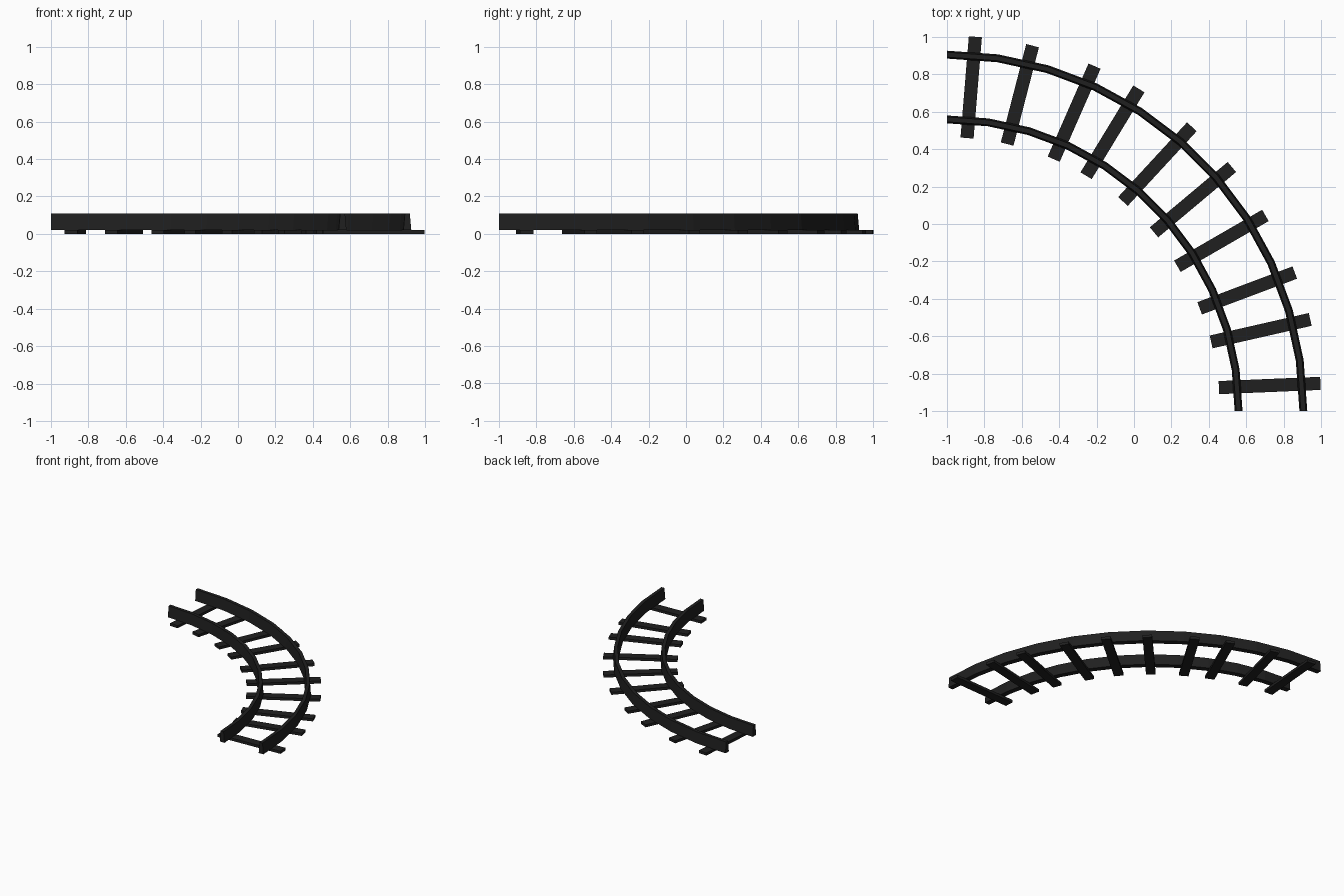
import bpy, math
from mathutils import Vector, Matrix

if "Cube" in bpy.data.objects:
    bpy.data.objects.remove(bpy.data.objects["Cube"])

mat = bpy.data.materials.new("dark charcoal")
mat.diffuse_color = (0.014, 0.014, 0.014, 1)
mat.use_nodes = True
mat.node_tree.nodes["Principled BSDF"].inputs["Base Color"].default_value = mat.diffuse_color

CENTRE = Vector((-1, -1, 0))  # centre of the quarter-circle bend


def make(name, verts, faces):
    me = bpy.data.meshes.new(name)
    me.from_pydata(verts, [], faces)
    me.materials.append(mat)
    ob = bpy.data.objects.new(name, me)
    bpy.context.collection.objects.link(ob)
    return ob


# Rails: a slightly tapered bar swept through 90 degrees in 11 straight steps
def rail(name, radius, steps=11):
    profile = [(-0.021, 0.02), (0.021, 0.02), (0.013, 0.108), (-0.013, 0.108)]
    verts, faces = [], []
    for i in range(steps + 1):
        a = math.pi / 2 * i / steps
        for dr, z in profile:
            r = radius + dr
            verts.append(CENTRE + Vector((r * math.cos(a), r * math.sin(a), z)))
    for i in range(steps):
        for j in range(4):
            k = (j + 1) % 4
            faces.append((i * 4 + j, i * 4 + k, i * 4 + 4 + k, i * 4 + 4 + j)[::-1])
    faces.append((0, 1, 2, 3))
    faces.append(tuple(steps * 4 + j for j in (3, 2, 1, 0)))
    make(name, verts, faces)


rail("outer_rail", 1.905)
rail("inner_rail", 1.559)

# Sleepers: thin planks, slightly irregular (x, y, degrees away from the y axis)
sleepers = [
    (-0.87, 0.73, 4.7), (-0.61, 0.69, 14.5), (-0.32, 0.595, 23.7),
    (-0.115, 0.49, 31.3), (0.125, 0.32, 42.7), (0.315, 0.13, 50.0),
    (0.467, -0.09, 60.0), (0.605, -0.355, 69.4), (0.677, -0.57, 77.2),
    (0.725, -0.863, 87.6)]
L, W, H = 0.543, 0.07, 0.021
for n, (x, y, ang) in enumerate(sleepers):
    m = Matrix.Translation((x, y, 0)) @ Matrix.Rotation(-math.radians(ang), 4, 'Z')
    verts = [m @ Vector((sx * W / 2, sy * L / 2, z))
             for z in (0, H) for sx, sy in ((-1, -1), (1, -1), (1, 1), (-1, 1))]
    faces = [(3, 2, 1, 0), (4, 5, 6, 7)] + \
            [(j, (j + 1) % 4, (j + 1) % 4 + 4, j + 4) for j in range(4)]
    make(f"sleeper_{n + 1}", verts, faces)
